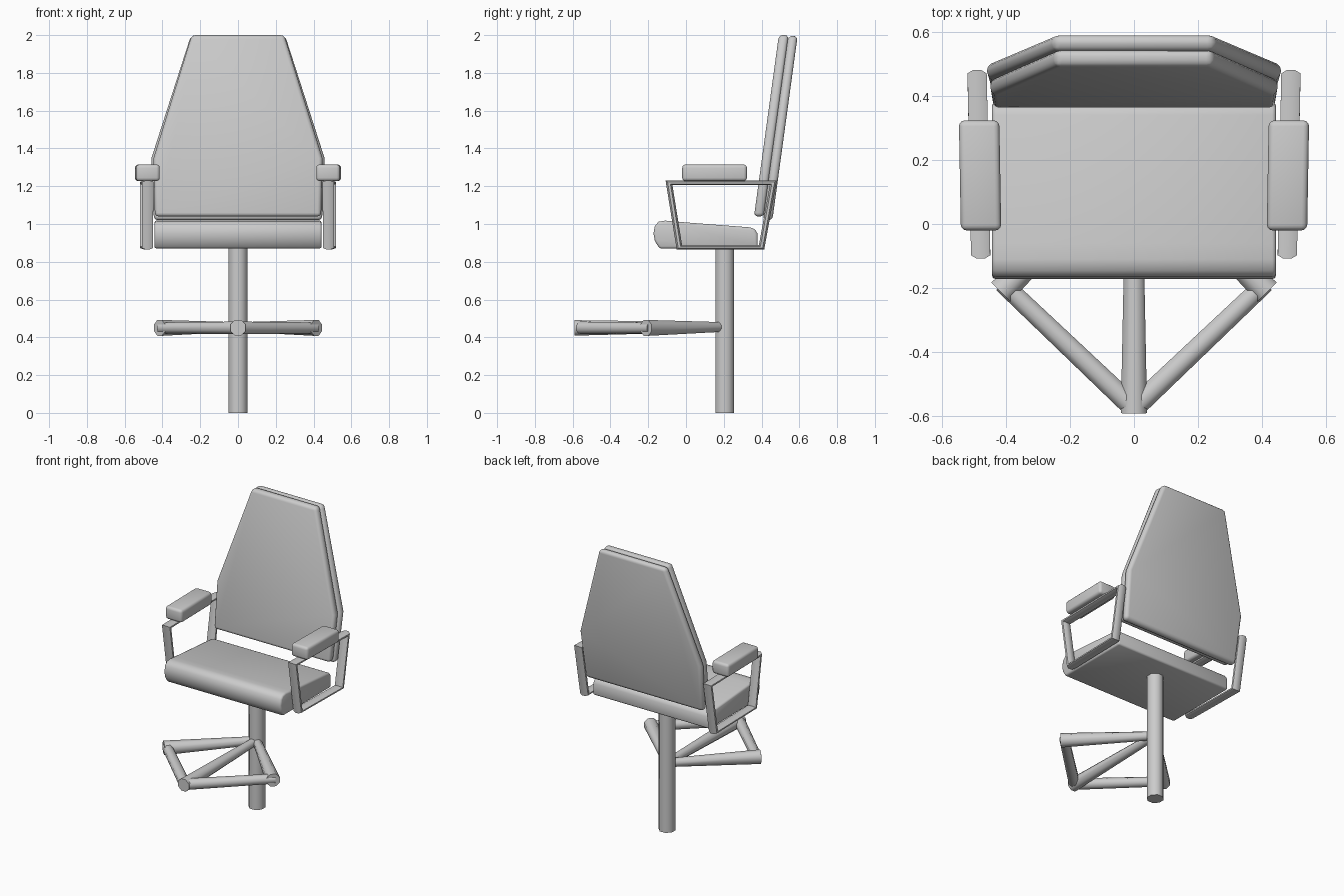
import bpy, bmesh
from math import cos, sin, pi, radians
from mathutils import Vector

if "Cube" in bpy.data.objects:
    bpy.data.objects.remove(bpy.data.objects["Cube"])


def finish(name, bm, bevel=0.0, segments=3, angle=50):
    bmesh.ops.recalc_face_normals(bm, faces=bm.faces)
    me = bpy.data.meshes.new(name)
    bm.to_mesh(me)
    bm.free()
    ob = bpy.data.objects.new(name, me)
    bpy.context.collection.objects.link(ob)
    bpy.ops.object.select_all(action='DESELECT')
    ob.select_set(True)
    bpy.context.view_layer.objects.active = ob
    if bevel:
        m = ob.modifiers.new("bevel", 'BEVEL')
        m.width, m.segments, m.limit_method = bevel, segments, 'ANGLE'
        m.angle_limit = radians(40)
        bpy.ops.object.modifier_apply(modifier=m.name)
    bpy.ops.object.shade_smooth_by_angle(angle=radians(angle))
    return ob


def skin(bm, rings, closed=False):
    """Bridge rings of points into a tube, capped unless closed."""
    vs = [[bm.verts.new(p) for p in r] for r in rings]
    n = len(vs[0])
    pairs = list(zip(vs, vs[1:])) + ([(vs[-1], vs[0])] if closed else [])
    for a, b in pairs:
        for i in range(n):
            j = (i + 1) % n
            bm.faces.new((a[i], a[j], b[j], b[i]))
    if not closed:
        bm.faces.new(vs[0])
        bm.faces.new(vs[-1])


def rod(name, p, q, r1, r2, sides=8):
    p, q = Vector(p), Vector(q)
    d = (q - p).normalized()
    u = d.cross(Vector((0, 0, 1)) if abs(d.z) < 0.9 else Vector((0, 1, 0))).normalized()
    v = u.cross(d)
    k = 1 / cos(pi / sides)
    angs = [2 * pi * (i + 0.5) / sides for i in range(sides)]
    bm = bmesh.new()
    skin(bm, [[c + (u * cos(a) + v * sin(a)) * r * k for a in angs] for c, r in ((p, r1), (q, r2))])
    return finish(name, bm)


# post and footrest
rod("post", (0, 0.205, 0), (0, 0.205, 0.88), 0.05, 0.05)
rod("footrest_centre_strut", (0, 0.2, 0.455), (0, -0.59, 0.45), 0.025, 0.041)
for s, side in ((-1, "left"), (1, "right")):
    rod(f"footrest_{side}_strut", (0, 0.2, 0.455), (s * 0.415, -0.212, 0.45), 0.025, 0.042)
    rod(f"footrest_{side}_bar", (s * 0.41, -0.185, 0.45), (s * 0.015, -0.56, 0.45), 0.029, 0.033)

# seat cushion: side profile swept across x
profile = [(-0.14, 0.87), (-0.165, 0.91), (-0.172, 0.95), (-0.165, 0.99), (-0.145, 1.012), (-0.11, 1.018),
           (-0.06, 1.013), (0.34, 0.982), (0.365, 0.973), (0.378, 0.95), (0.38, 0.87)]
bm = bmesh.new()
skin(bm, [[(x, y, z) for y, z in profile] for x in (-0.443, 0.443)])
finish("seat", bm, 0.012, 2)

# backrest: tilted tapered cushion and rear shell
def panel(name, half_outline, off0, off1, bevel):
    outline = half_outline + [(-x, z) for x, z in reversed(half_outline)]
    bm = bmesh.new()
    skin(bm, [[(x, 0.36 + (z - 1.04) * 0.137 + o, z) for x, z in outline] for o in (off0, off1)])
    finish(name, bm, bevel)

panel("backrest_cushion", [(0.44, 1.04), (0.447, 1.35), (0.245, 2.0)], 0, 0.052, 0.02)
panel("backrest_shell", [(0.445, 1.02), (0.458, 1.35), (0.25, 1.996)], 0.05, 0.1, 0.022)

# armrests: flattened tube loop with mitred corners, plus pad
loop = [(-0.035, 0.877), (0.4, 0.877), (0.462, 1.218), (-0.09, 1.218)]
half = [0.011, 0.016, 0.012, 0.016]   # half thickness of bottom, rear, top, front bars
for s, side in ((-1, "left"), (1, "right")):
    rings = []
    for i in range(4):
        p, c, n = Vector(loop[i - 1]), Vector(loop[i]), Vector(loop[(i + 1) % 4])
        d1, d2 = (c - p).normalized(), (n - c).normalized()
        h1, h2 = half[i - 1], half[i]
        m = (d1 * h2 - d2 * h1) / abs(d1.x * d2.y - d1.y * d2.x)
        ring = []
        for k in range(8):
            a = 2 * pi * (k + 0.5) / 8
            q = c + m * (cos(a) / cos(pi / 8))
            x = 0.478 + (c.x + 0.1) * 0.02 + 0.03 * sin(a) / cos(pi / 8)
            ring.append((s * x, q.x, q.y))
        rings.append(ring)
    bm = bmesh.new()
    skin(bm, rings, closed=True)
    finish(f"armrest_{side}_frame", bm)

    corners = [(0.414, -0.02), (0.54, -0.02), (0.546, 0.323), (0.42, 0.323)]
    bm = bmesh.new()
    skin(bm, [[(s * x, y, z) for x, y in corners] for z in (1.227, 1.315)])
    finish(f"armrest_{side}_pad", bm, 0.018)
